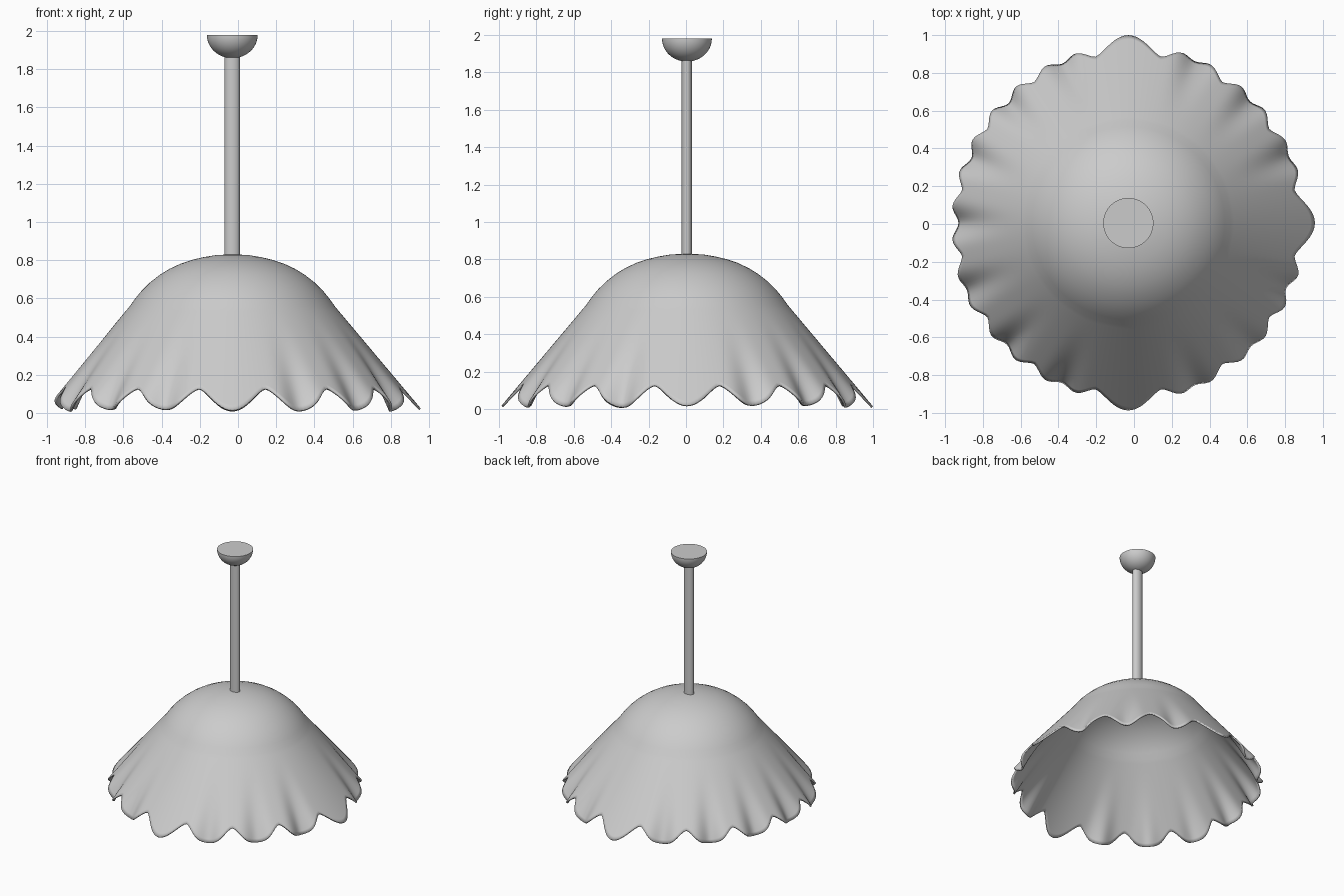
import bpy, bmesh, math, random

if "Cube" in bpy.data.objects:
    bpy.data.objects.remove(bpy.data.objects["Cube"])

random.seed(4)
CX, CY = -0.03, 0.005
LOBES, SEG, FLARE_RINGS = 16, 320, 22


def make_object(name, bm, angle=40):
    bmesh.ops.recalc_face_normals(bm, faces=bm.faces)
    me = bpy.data.meshes.new(name)
    bm.to_mesh(me)
    bm.free()
    ob = bpy.data.objects.new(name, me)
    bpy.context.collection.objects.link(ob)
    bpy.ops.object.select_all(action='DESELECT')
    ob.select_set(True)
    bpy.context.view_layer.objects.active = ob
    bpy.ops.object.shade_smooth_by_angle(angle=math.radians(angle))
    return ob


def loft(name, rings, pole, cap=False):
    """Skin a list of point rings, closing the first ring on a pole."""
    bm = bmesh.new()
    vr = [[bm.verts.new(p) for p in ring] for ring in rings]
    n = len(vr[0])
    top = bm.verts.new(pole)
    for i in range(n):
        j = (i + 1) % n
        bm.faces.new((top, vr[0][i], vr[0][j]))
        for a, b in zip(vr, vr[1:]):
            bm.faces.new((a[i], b[i], b[j], a[j]))
    if cap:
        bm.faces.new(vr[-1])
    return make_object(name, bm)


# Shade: smooth dome flowing into a cone with a fluted, scalloped rim
DOME = [(0.04, 0.829), (0.09, 0.826), (0.15, 0.816), (0.21, 0.802), (0.27, 0.782),
        (0.33, 0.754), (0.38, 0.723), (0.43, 0.684), (0.475, 0.64), (0.51, 0.597),
        (0.54, 0.555)]
R0, Z0 = DOME[-1]
SLOPE = (0.99 - R0) / (Z0 - 0.02)
# Flute depth per lobe; the right, back and front lobes stay flat
depth = [random.uniform(0.065, 0.095) for _ in range(LOBES)]
for k in (0, 4, 12):
    depth[k] = 0.0
low = [random.uniform(0.01, 0.025) for _ in range(LOBES)]


def flare(theta, s):
    k = round(theta / math.tau * LOBES) % LOBES
    lobe = 0.5 + 0.5 * math.cos(LOBES * theta)
    z_end = 0.13 - (0.13 - low[k]) * lobe ** 0.75
    z = Z0 + (z_end - Z0) * s
    r = R0 + (Z0 - z) * SLOPE - depth[k] * lobe ** 2.5 * s ** 2.5
    return r, z


angles = [math.tau * i / SEG for i in range(SEG)]
rings = [[(CX + r * math.cos(a), CY + r * math.sin(a), z) for a in angles] for r, z in DOME]
for step in range(1, FLARE_RINGS + 1):
    ring = []
    for a in angles:
        r, z = flare(a, step / FLARE_RINGS)
        ring.append((CX + r * math.cos(a), CY + r * math.sin(a), z))
    rings.append(ring)
shade = loft("shade", rings, (CX, CY, 0.83))
solid = shade.modifiers.new("thickness", 'SOLIDIFY')
solid.thickness = 0.012
solid.offset = -1

# Stem: slightly oval rod
bm = bmesh.new()
bmesh.ops.create_cone(bm, cap_ends=True, segments=48, radius1=1, radius2=1, depth=1.07)
bmesh.ops.scale(bm, vec=(0.04, 0.028, 1), verts=bm.verts)
bmesh.ops.translate(bm, vec=(CX, CY, 1.345), verts=bm.verts)
make_object("stem", bm)

# Ceiling cup: half ellipsoid with a flat top
N = 64
cup = []
for i in range(1, 17):
    t = math.pi / 2 * i / 16
    r, z = 0.133 * math.sin(t), 1.98 - 0.122 * math.cos(t)
    cup.append([(CX + r * math.cos(math.tau * j / N), CY + r * math.sin(math.tau * j / N), z)
                for j in range(N)])
loft("ceiling_cup", cup, (CX, CY, 1.858), cap=True)
